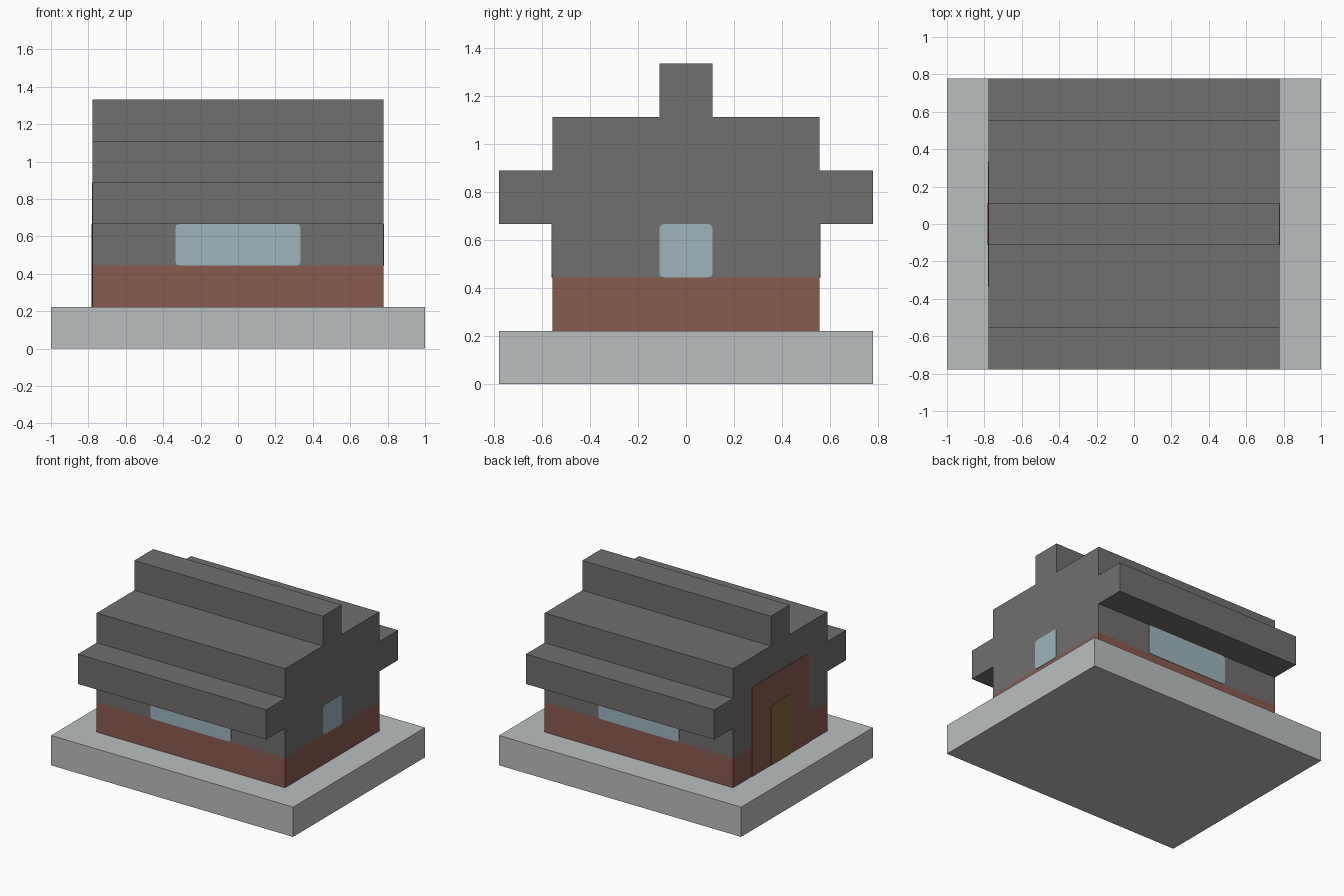
import bpy
import bmesh
from math import sin, cos, pi
from mathutils import Matrix, Vector

cube = bpy.data.objects.get("Cube")
if cube:
    bpy.data.objects.remove(cube, do_unlink=True)

U = 2 / 9        # building module
THIN = 0.003     # thickness of a painted plate
ROUND = 0.02     # corner radius of openings


def linear(c):
    c /= 255
    return c / 12.92 if c <= 0.04045 else ((c + 0.055) / 1.055) ** 2.4


def material(name, *rgb):
    mat = bpy.data.materials.new(name)
    colour = (*[linear(c) for c in rgb], 1)
    mat.use_nodes = True
    mat.diffuse_color = colour
    mat.node_tree.nodes["Principled BSDF"].inputs["Base Color"].default_value = colour
    return mat


stone = material("pale stone", 187, 191, 191)
slate = material("slate grey", 113, 112, 109)
brick = material("red brick", 136, 91, 80)
glass = material("pale glass", 158, 181, 188)
wood = material("ochre wood", 132, 105, 64)


def prism(name, outline, depth, mat, matrix):
    """Extrude a flat outline by depth along local z, then place it."""
    bm = bmesh.new()
    face = bm.faces.new([bm.verts.new((a, b, 0)) for a, b in outline])
    grown = bmesh.ops.extrude_face_region(bm, geom=[face])
    moved = [v for v in grown["geom"] if isinstance(v, bmesh.types.BMVert)]
    bmesh.ops.translate(bm, verts=moved, vec=(0, 0, depth))
    bmesh.ops.transform(bm, matrix=matrix, verts=bm.verts)
    bmesh.ops.recalc_face_normals(bm, faces=bm.faces)
    mesh = bpy.data.meshes.new(name)
    bm.to_mesh(mesh)
    bm.free()
    mesh.materials.append(mat)
    obj = bpy.data.objects.new(name, mesh)
    bpy.context.collection.objects.link(obj)
    return obj


def rectangle(half, low, high):
    return [(-half, low), (half, low), (half, high), (-half, high)]


def rounded(half, low, high, round_bottom):
    """Rectangle with rounded top corners, and bottom ones if asked."""
    points = []
    corners = [(1, 1, 0), (-1, 1, 1), (-1, -1, 2), (1, -1, 3)]
    for sx, sz, quarter in corners:
        if sz < 0 and not round_bottom:
            points.append((sx * half, low))
            continue
        cx = sx * (half - ROUND)
        cz = high - ROUND if sz > 0 else low + ROUND
        for i in range(4):
            angle = (quarter + i / 3) * pi / 2
            points.append((cx + ROUND * cos(angle), cz + ROUND * sin(angle)))
    return points


def wall_frame(normal, distance):
    """Local x runs along the wall, local y is up, local z points outwards."""
    n, up = Vector(normal), Vector((0, 0, 1))
    frame = Matrix((up.cross(n), up, n)).transposed().to_4x4()
    return Matrix.Translation(n * distance) @ frame


FRONT, BACK, EAST, WEST = (0, -1, 0), (0, 1, 0), (1, 0, 0), (-1, 0, 0)

# Foundation slab and brick lower walls
for name, x, y, level, mat in (("foundation_slab", 4.5, 3.5, 0, stone),
                               ("brick_lower_wall", 3.5, 2.5, 1, brick)):
    prism(name, rectangle(y * U, level * U, (level + 1) * U), 2 * x * U, mat,
          wall_frame(EAST, -x * U))

# Upper walls and stepped roof as one mirrored gable profile
half = [(2.5, 2), (2.5, 3), (3.5, 3), (3.5, 4), (2.5, 4), (2.5, 5), (0.5, 5), (0.5, 6)]
gable = [(a * U, b * U) for a, b in half]
gable += [(-a, b) for a, b in reversed(gable)]
prism("upper_walls_and_stepped_roof", gable, 7 * U, slate, wall_frame(EAST, -3.5 * U))

# Windows
for name, side, distance, width in (("front_window", FRONT, 2.5, 1.5),
                                    ("back_window", BACK, 2.5, 1.5),
                                    ("gable_window", EAST, 3.5, 0.5)):
    prism(name, rounded(width * U, 2 * U, 3 * U, True), THIN, glass,
          wall_frame(side, distance * U))

# Brick door surround and door
prism("brick_door_surround", rounded(1.5 * U, U, 4 * U, False), THIN, brick,
      wall_frame(WEST, 3.5 * U))
prism("door", rounded(0.5 * U, U, 3 * U, False), THIN, wood,
      wall_frame(WEST, 3.5 * U + THIN))
